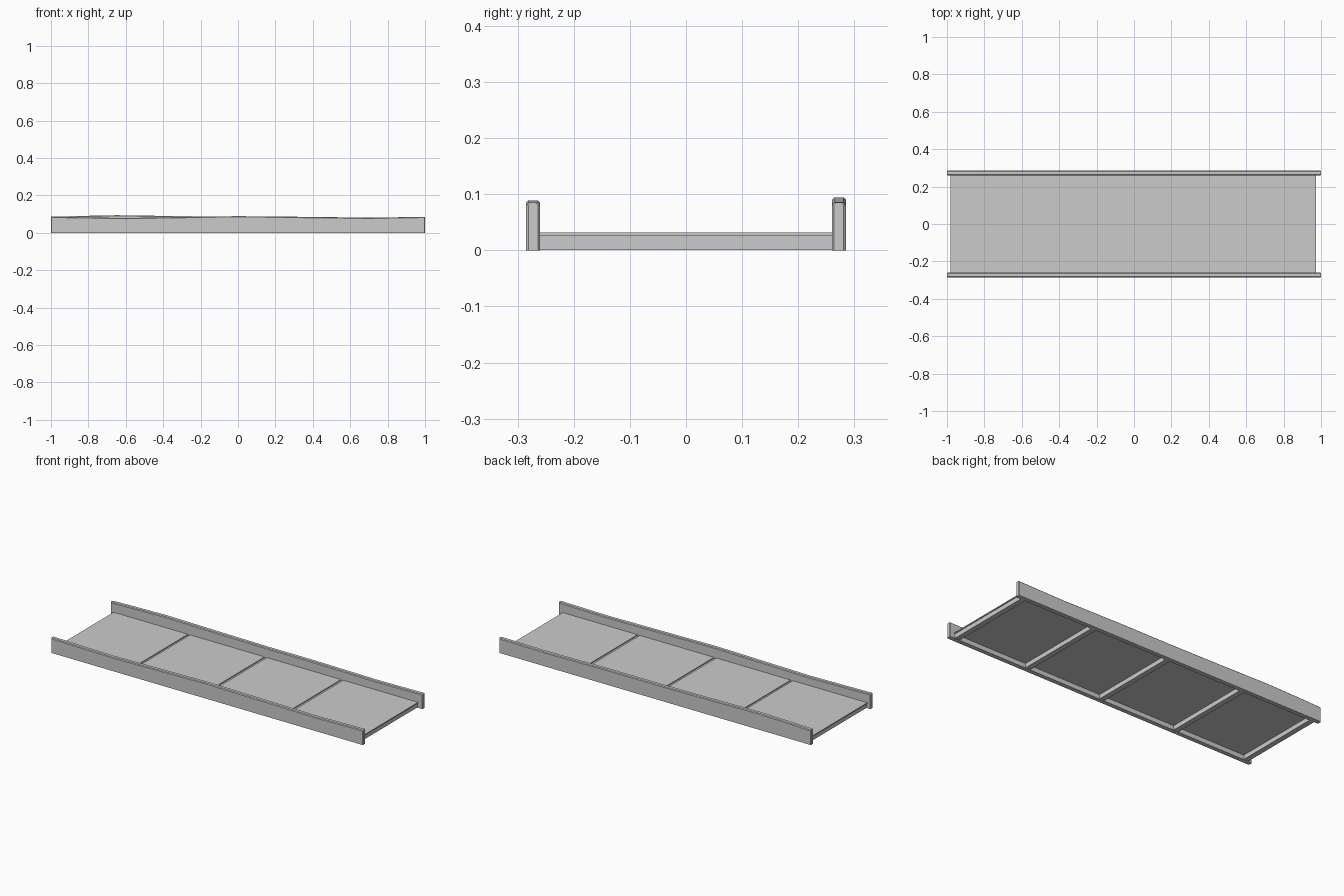
import bpy, bmesh

if "Cube" in bpy.data.objects:
    bpy.data.objects.remove(bpy.data.objects["Cube"])


def box(name, x0, x1, y0, y1, z0, z1):
    bm = bmesh.new()
    bmesh.ops.create_cube(bm, size=1)
    for v in bm.verts:
        v.co.x = (x0 + x1) / 2 + v.co.x * (x1 - x0)
        v.co.y = (y0 + y1) / 2 + v.co.y * (y1 - y0)
        v.co.z = (z0 + z1) / 2 + v.co.z * (z1 - z0)
    return finish(name, bm)


def finish(name, bm):
    bmesh.ops.recalc_face_normals(bm, faces=bm.faces)
    mesh = bpy.data.meshes.new(name)
    bm.to_mesh(mesh)
    bm.free()
    ob = bpy.data.objects.new(name, mesh)
    bpy.context.collection.objects.link(ob)
    return ob


def rail(name, yc, tops):
    # chamfered section swept along x with a worn, uneven top
    half, c = 0.0125, 0.004
    bm = bmesh.new()
    rings = []
    stations = [(-1, tops[0][1], half - c)]
    stations += [(max(-1 + c, min(1 - c, x)), z, half) for x, z in tops]
    stations += [(1, tops[-1][1], half - c)]
    for x, z, h in stations:
        section = [(-h, 0), (h, 0), (h, z - c), (h - c, z), (c - h, z), (-h, z - c)]
        rings.append([bm.verts.new((x, yc + y, zz)) for y, zz in section])
    for a, b in zip(rings, rings[1:]):
        for i in range(6):
            j = (i + 1) % 6
            bm.faces.new((a[i], a[j], b[j], b[i]))
    bm.faces.new(rings[0])
    bm.faces.new(rings[-1])
    finish(name, bm)


# side rails
rail("front_rail", -0.2725, [(-1, .086), (-.85, .083), (-.6, .079), (-.3, .084),
                             (0, .089), (.3, .085), (.7, .080), (1, .085)])
rail("back_rail", 0.2725, [(-1, .086), (-.85, .090), (-.65, .094), (-.3, .089),
                           (0, .086), (.3, .086), (.7, .081), (1, .085)])

# deck panels, laid with narrow gaps
for i, (x0, x1) in enumerate([(-.98, -.503), (-.489, -.012), (.003, .478), (.493, .972)]):
    box(f"deck_panel_{i + 1}", x0, x1, -.262, .262, .026, .032)

# cross beams under the panel joints and ends
for i, x in enumerate([-.96, -.496, -.005, .485, .952]):
    box(f"cross_beam_{i + 1}", x - .015, x + .015, -.262, .262, .001, .026)
